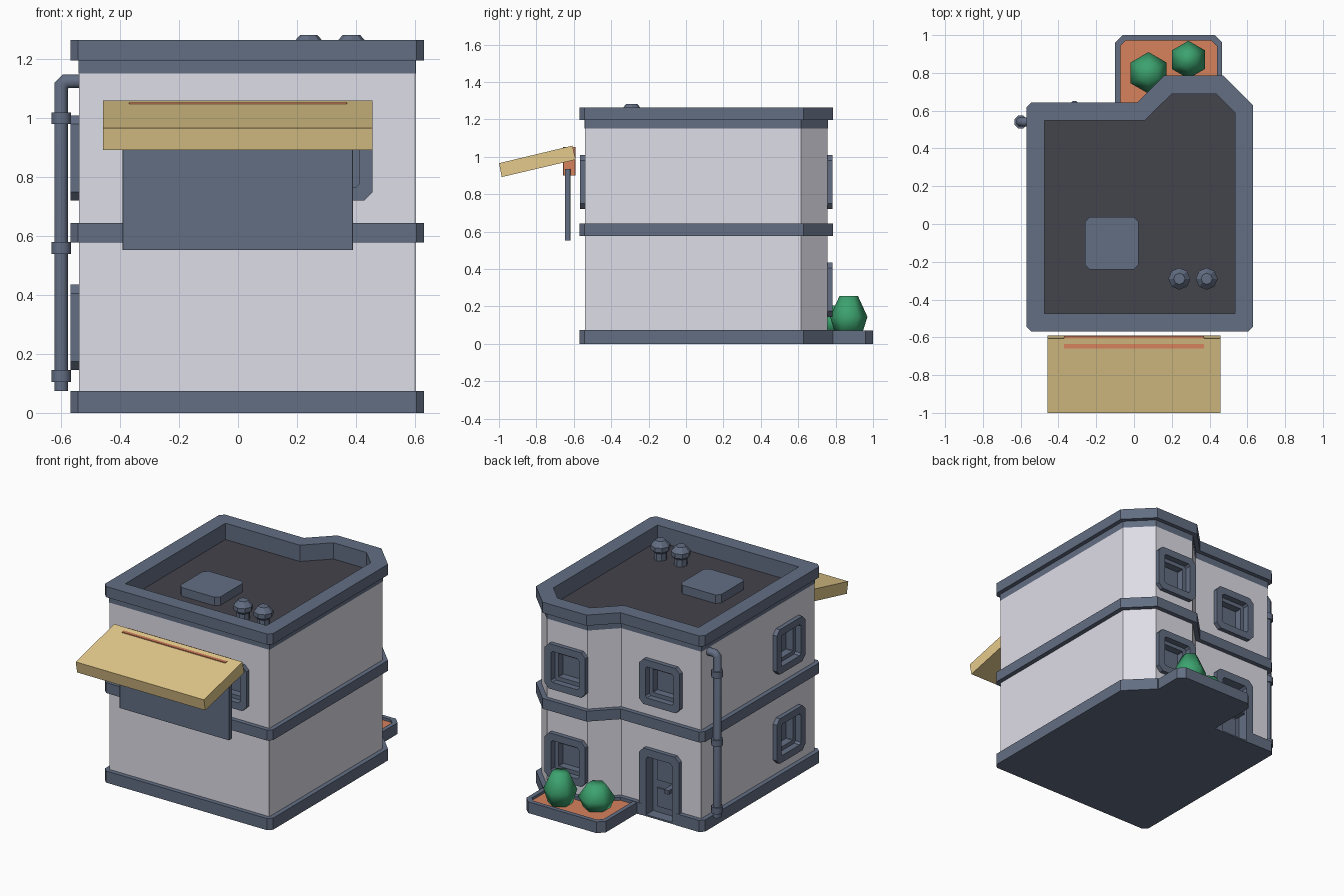
import bpy, math
from mathutils import Vector

cube = bpy.data.objects.get("Cube")
if cube:
    bpy.data.objects.remove(cube, do_unlink=True)


def material(name, rgb):
    # sRGB bytes to linear
    lin = [(c / 255 / 12.92 if c < 11 else ((c / 255 + 0.055) / 1.055) ** 2.4) for c in rgb]
    m = bpy.data.materials.new(name)
    m.use_nodes = True
    m.diffuse_color = (*lin, 1)
    m.node_tree.nodes["Principled BSDF"].inputs["Base Color"].default_value = (*lin, 1)
    return m


WALL = material("pale plaster", (222, 221, 231))
TRIM = material("slate blue trim", (99, 110, 131))
ROOF = material("dark roofing", (68, 67, 76))
TAN = material("tan awning", (228, 202, 140))
CLAY = material("terracotta", (214, 130, 92))
LEAF = material("leaf green", (60, 162, 110))
UP = Vector((0, 0, 1))


def loft(name, loops, mat, start=True, end=True, end_mat=None, smooth=0):
    """Skin equal-length loops in order, optionally capping both ends."""
    n = len(loops[0])
    verts = [p for loop in loops for p in loop]
    faces = []
    for k in range(len(loops) - 1):
        a, b = k * n, k * n + n
        for i in range(n):
            j = (i + 1) % n
            faces.append((a + i, a + j, b + j, b + i))
    if start:
        faces.append(tuple(reversed(range(n))))
    if end:
        faces.append(tuple(range(len(verts) - n, len(verts))))
    mesh = bpy.data.meshes.new(name)
    mesh.from_pydata(verts, [], faces)
    mesh.materials.append(mat)
    if end_mat:
        mesh.materials.append(end_mat)
        mesh.polygons[-1].material_index = 1
    obj = bpy.data.objects.new(name, mesh)
    bpy.context.collection.objects.link(obj)
    if smooth:
        bpy.ops.object.select_all(action='DESELECT')
        obj.select_set(True)
        bpy.context.view_layer.objects.active = obj
        bpy.ops.object.shade_smooth_by_angle(angle=math.radians(smooth))
    return obj


def rect(x0, x1, y0, y1, c):
    """Chamfered rectangle, anticlockwise."""
    return [(x0 + c, y0), (x1 - c, y0), (x1, y0 + c), (x1, y1 - c),
            (x1 - c, y1), (x0 + c, y1), (x0, y1 - c), (x0, y0 + c)]


def at(points, z):
    return [(x, y, z) for x, y in points]


def box(name, x, y, z, mat, c=0.002):
    return loft(name, [at(rect(*x, *y, c), h) for h in z], mat)


def lathe(name, x, y, profile, mat, sides=8, turn=0.0, smooth=50):
    angles = [turn + 2 * math.pi * i / sides for i in range(sides)]
    loops = [[(x + r * math.cos(a), y + r * math.sin(a), z) for a in angles] for r, z in profile]
    return loft(name, loops, mat, smooth=smooth)


# House plan with an angled bay at the back
PLAN = [Vector(p) for p in ((-.54, -.54), (.602, -.54), (.602, .615), (.462, .756),
                            (.172, .756), (.03, .615), (-.54, .615))]


def plan(d, z, chamfer=0.001):
    """Plan pushed outwards by d, with its square corners chamfered."""
    out = []
    for i, p in enumerate(PLAN):
        e1 = (p - PLAN[i - 1]).normalized()
        e2 = (PLAN[(i + 1) % len(PLAN)] - p).normalized()
        n1, n2 = Vector((e1.y, -e1.x)), Vector((e2.y, -e2.x))
        q = p + (n1 + n2) * (d / (1 + n1.dot(n2)))
        square = abs(e1.dot(e2)) < 0.1
        for v in ((q - e1 * chamfer, q + e2 * chamfer) if square else (q,)):
            out.append((v.x, v.y, z))
    return out


# Walls and horizontal trims
walls = loft("walls", [plan(0, .03), plan(0, 1.155)], WALL)
plinth = loft("plinth", [plan(.029, 0, .026), plan(.029, .075, .026)], TRIM)
loft("floor_band", [plan(.029, .578, .026), plan(.029, .645, .026)], TRIM)
loft("parapet_and_roof", [plan(.002, 1.152), plan(.002, 1.196), plan(.029, 1.196, .026),
                          plan(.029, 1.265, .026), plan(-.067, 1.265), plan(-.067, 1.16)],
     TRIM, start=False, end_mat=ROOF)


def opening(name, centre, normal, bottom, steps):
    """Stepped frame: steps are (half width, z low, z high, depth, chamfer)."""
    n = Vector(normal)
    t = UP.cross(n)
    loops = []
    for hw, z0, z1, depth, c in steps:
        pts = rect(-hw, hw, z0, z1, c)
        if bottom:  # square feet for a door
            pts[0], pts[1], pts[2], pts[7] = (-hw, z0), (hw, z0), (hw, z0 + .01), (-hw, z0 + .01)
        loops.append([Vector((*centre, 0)) + t * u + UP * v + n * depth for u, v in pts])
    return loft(name, loops, TRIM, start=False)


def cut(target, cutter):
    mod = target.modifiers.new("cut", 'BOOLEAN')
    mod.operation, mod.solver, mod.object = 'DIFFERENCE', 'EXACT', cutter
    bpy.context.view_layer.objects.active = target
    bpy.ops.object.modifier_apply(modifier=mod.name)


def pocket(targets, centre, normal, hw, z0, z1, depth):
    n = Vector(normal)
    t = UP.cross(n)
    loops = [[Vector((*centre, 0)) + t * u + UP * v + n * d for u, v in
              ((-hw, z0), (hw, z0), (hw, z1), (-hw, z1))] for d in (-depth, .1)]
    cutter = loft("cutter", loops, WALL)
    cutter.hide_render = True
    for target in targets:
        cut(target, cutter)
    bpy.data.objects.remove(cutter, do_unlink=True)


# Windows
BACK, FRONT, SIDE = (0, 1, 0), (0, -1, 0), (-1, 0, 0)
LOW, HIGH = .29, .865
windows = [("bay_window", (.315, .756), BACK, LOW), ("bay_window", (.315, .756), BACK, HIGH),
           ("back_window", (-.26, .615), BACK, HIGH),
           ("side_window", (-.54, -.26), SIDE, LOW), ("side_window", (-.54, -.26), SIDE, HIGH),
           ("front_window", (.312, -.54), FRONT, HIGH), ("front_window", (-.24, -.54), FRONT, HIGH)]
for name, centre, normal, z in windows:
    pocket([walls], centre, normal, .12, z - .12, z + .12, .075)
    opening(name, centre, normal, False,
            [(h, z - h, z + h, d, c) for h, d, c in
             ((.145, -.01, .03), (.145, .028, .03), (.1, .028, .012), (.1, -.012, .012),
              (.075, -.012, .003), (.075, -.06, .003))])

# Back door with panels, handle and threshold
door = (-.257, .615)
pocket([walls, plinth], door, BACK, .12, -.05, .41, .07)
opening("door_frame", door, BACK, True,
        [(.142, 0, .435, -.03, .03), (.142, 0, .435, .027, .03),
         (.092, 0, .385, .027, .012), (.092, 0, .385, -.045, .012)])
for z in ((.05, .17), (.22, .35)):
    box("door_panel", (-.317, -.197), (.565, .579), z, TRIM)
box("door_handle", (-.332, -.298), (.565, .65), (.185, .212), TRIM, .006)
box("door_threshold", (-.377, -.137), (.54, .641), (0, .01), TRIM)

# Drainpipe with an elbow into the wall
px, py, r, top = -.60, .54, .025, 1.125
bend = math.tan(math.pi / 8)
ring = [(r * math.cos(a), r * math.sin(a)) for a in (math.pi * (i + .5) / 4 for i in range(8))]
loft("drainpipe", [[(px + c, py + s, .075) for c, s in ring],
                   [(px + c, py + s, top - .015 - c * bend) for c, s in ring],
                   [(px + .015 + c * bend, py + s, top - c) for c, s in ring],
                   [(-.53, py + s, top - c) for c, s in ring]], TRIM, smooth=50)
for z in (.125, .56, 1.0):
    lathe("pipe_collar", px, py, [(.036, z - .02), (.036, z + .02)], TRIM, turn=math.pi / 8)

# Rooftop hatch and vents
box("roof_hatch", (-.26, .025), (-.24, .037), (1.155, 1.215), TRIM, .025)
for x in (.24, .385):
    lathe("roof_vent", x, -.29, [(.04, 1.155), (.04, 1.205), (.058, 1.222), (.058, 1.25),
                                 (.03, 1.282)], TRIM, smooth=30)

# Awning, its beam and the hanging panel
slab = [(-.985, .892), (-.59, .985), (-.607, 1.06), (-1.0, .966)]
loft("awning", [[(x, y, z) for y, z in slab] for x in (-.458, .457)], TAN)
box("awning_beam", (-.37, .37), (-.658, -.592), (.9, 1.053), CLAY)
box("hanging_panel", (-.392, .39), (-.648, -.617), (.552, .935), TRIM)

# Planter and shrubs
outer, inner = rect(-.1, .467, .55, 1.0, .04), rect(-.072, .439, .578, .972, .03)
loft("planter", [at(outer, 0), at(outer, .072), at(inner, .072), at(inner, .055)],
     TRIM, end_mat=CLAY)
for x, y, width, height in ((.288, .87, .1, .2), (.077, .80, .11, .15)):
    shape = ((.72, 0), (1, .45), (.5, 1))
    lathe("shrub", x, y, [(width * a, .055 + height * b) for a, b in shape], LEAF,
          sides=6, turn=math.pi / 6, smooth=85)
